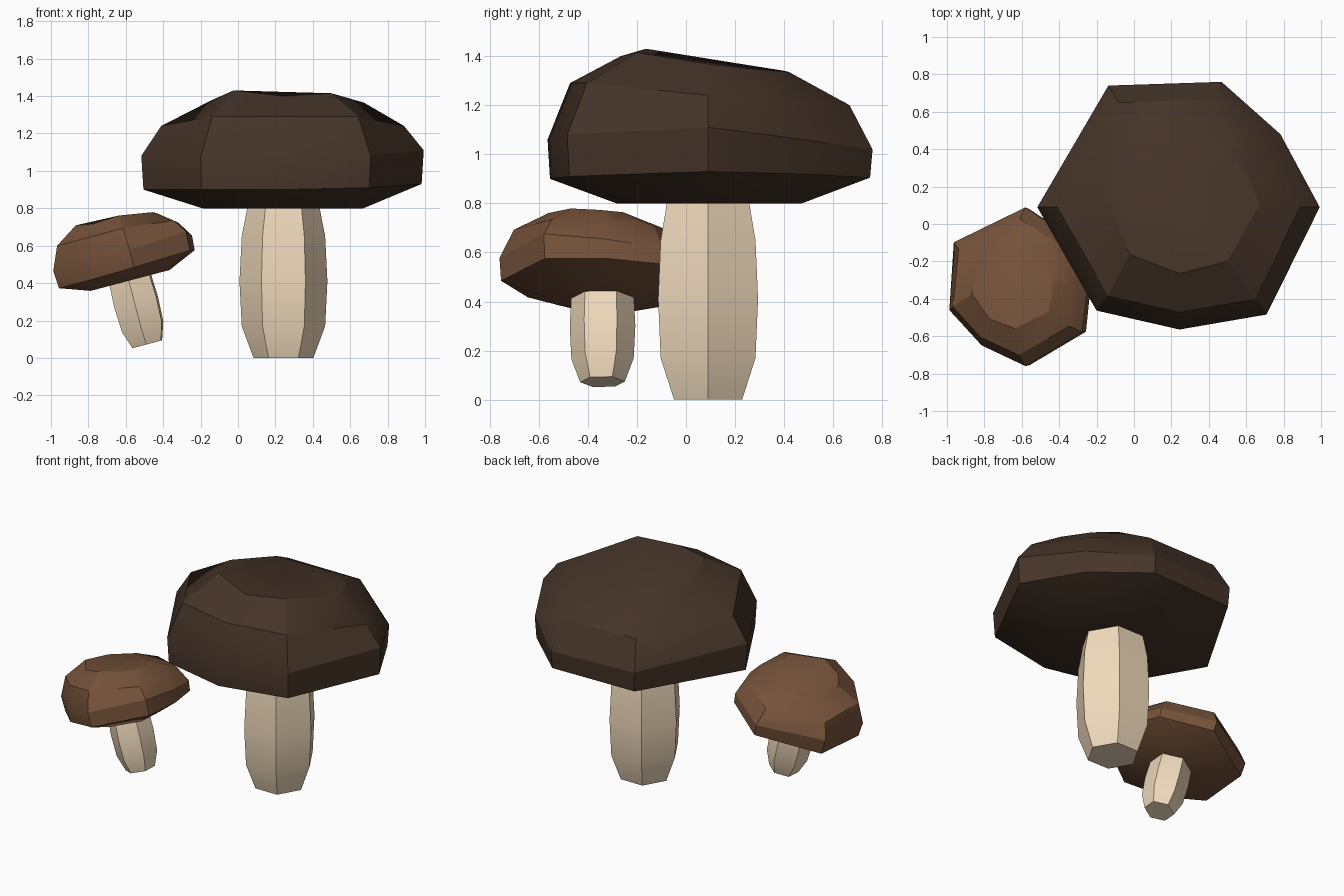
import bpy, bmesh, math
from mathutils import Matrix, Vector

if "Cube" in bpy.data.objects:
    bpy.data.objects.remove(bpy.data.objects["Cube"])


def material(name, rgb):
    m = bpy.data.materials.new(name)
    m.diffuse_color = (*rgb, 1)
    m.use_nodes = True
    m.node_tree.nodes["Principled BSDF"].inputs["Base Color"].default_value = m.diffuse_color
    return m


def loft(name, rings, matrix, mat):
    """Skin a stack of rings (bottom to top) and cap both ends."""
    bm = bmesh.new()
    loops = [[bm.verts.new(matrix @ Vector(p)) for p in ring] for ring in rings]
    n = len(loops[0])
    for a, b in zip(loops, loops[1:]):
        for i in range(n):
            j = (i + 1) % n
            bm.faces.new((a[i], a[j], b[j], b[i]))
    bm.faces.new(loops[0][::-1])
    bm.faces.new(loops[-1])
    bmesh.ops.recalc_face_normals(bm, faces=bm.faces)
    mesh = bpy.data.meshes.new(name)
    bm.to_mesh(mesh)
    bm.free()
    mesh.materials.append(mat)
    obj = bpy.data.objects.new(name, mesh)
    bpy.context.collection.objects.link(obj)
    bpy.ops.object.select_all(action='DESELECT')
    obj.select_set(True)
    bpy.context.view_layer.objects.active = obj
    bpy.ops.object.shade_smooth_by_angle(angle=math.radians(30))
    return obj


# Cap shape, relative to the stem axis: irregular eight-sided rim
rim = [(.75, 0), (.54, .39), (.225, .67), (-.38, .65),
       (-.76, 0), (-.443, -.553), (0, -.654), (.466, -.574)]
low_z = [.93, .92, .905, .90, .90, .90, .90, .91]
rim_z = [1.11, 1.06, 1.02, 1.03, 1.08, 1.07, 1.06, 1.08]
shoulder_z = [1.24, 1.21, 1.20, 1.21, 1.24, 1.29, 1.29, 1.29]
crown = [(.43, .017, 1.365), (.34, .21, 1.345), (.23, .33, 1.335), (-.24, .31, 1.34),
         (-.39, .046, 1.375), (-.267, -.253, 1.43), (0, -.355, 1.40), (.257, -.29, 1.415)]


def cap_ring(scale, heights):
    return [(x * scale, y * scale, z) for (x, y), z in zip(rim, heights)]


cap_rings = [cap_ring(.57, [.80] * 8), cap_ring(.985, low_z), cap_ring(1, rim_z),
             cap_ring(.86, shoulder_z), crown]

# Stem shape: six-sided barrel
stem_rings = [[(r * math.cos(k * math.pi / 3), r * math.sin(k * math.pi / 3), z) for k in range(6)]
              for z, r in [(0, .16), (.17, .223), (.41, .235), (.65, .223), (.82, .19)]]

dark = material("dark_brown", (.06, .034, .021))
light = material("light_brown", (.18, .085, .042))
cream = material("cream", (.87, .70, .50))

# Large upright mushroom
place = Matrix.Translation((.243, .09, 0))
loft("large_cap", cap_rings, place, dark)
loft("large_stem", stem_rings, place, cream)

# Small leaning mushroom: same shapes, turned, shrunk and tilted, cap pushed down
place = (Matrix.Translation((-.485, -.34, .073)) @ Matrix.Rotation(math.radians(-14.8), 4, 'Y')
         @ Matrix.Rotation(math.radians(-34), 4, 'Z') @ Matrix.Scale(.57, 4))
loft("small_cap", cap_rings, place @ Matrix.Translation((0, 0, -.18)), light)
loft("small_stem", stem_rings, place, cream)
